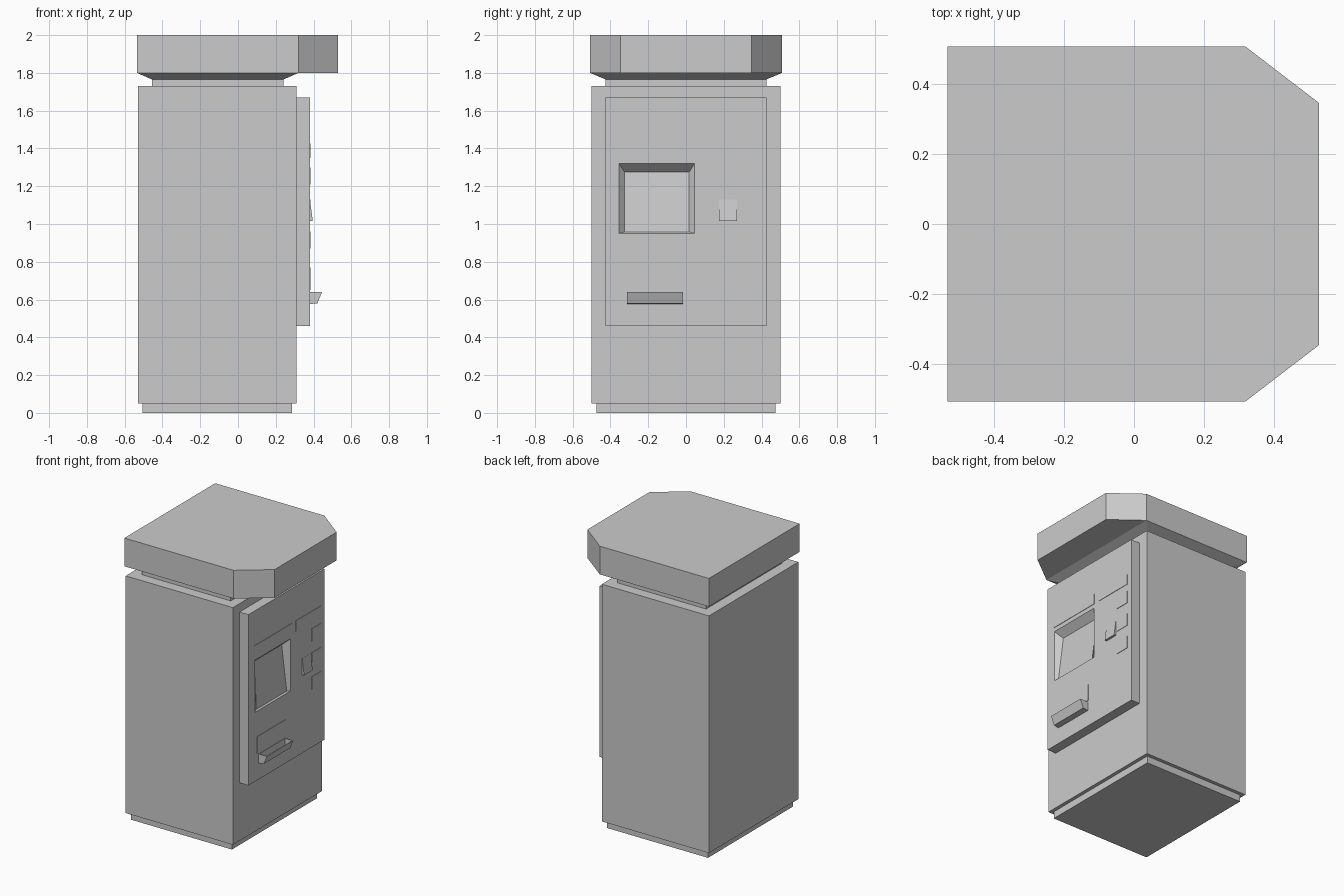
import bpy, bmesh

if "Cube" in bpy.data.objects:
    bpy.data.objects.remove(bpy.data.objects["Cube"])


def loft(name, loops, cap_start=True, cap_end=True):
    """Skin a series of matching point loops and cap the ends."""
    bm = bmesh.new()
    rings = [[bm.verts.new(p) for p in loop] for loop in loops]
    for a, b in zip(rings, rings[1:]):
        n = len(a)
        for i in range(n):
            j = (i + 1) % n
            bm.faces.new((a[i], a[j], b[j], b[i]))
    if cap_start:
        bm.faces.new(rings[0][::-1])
    if cap_end:
        bm.faces.new(rings[-1])
    bmesh.ops.recalc_face_normals(bm, faces=bm.faces[:])
    me = bpy.data.meshes.new(name)
    bm.to_mesh(me)
    bm.free()
    ob = bpy.data.objects.new(name, me)
    bpy.context.collection.objects.link(ob)
    return ob


def flat(x0, x1, y, z):
    """Horizontal rectangle, symmetric in y."""
    return [(x0, -y, z), (x1, -y, z), (x1, y, z), (x0, y, z)]


def upright(y0, y1, z0, z1, x_low, x_high=None):
    """Rectangle facing +x; bottom and top may sit at different x."""
    x_high = x_low if x_high is None else x_high
    return [(x_low, y0, z0), (x_low, y1, z0), (x_high, y1, z1), (x_high, y0, z1)]


# Plinth and cabinet
loft("plinth", [flat(-0.505, 0.285, 0.475, 0), flat(-0.505, 0.285, 0.475, 0.05)])
loft("cabinet", [flat(-0.53, 0.31, 0.5, 0.05), flat(-0.53, 0.31, 0.5, 1.73)])

# Recessed neck flaring out to the roof
loft("neck", [flat(-0.455, 0.24, 0.425, 1.73), flat(-0.455, 0.24, 0.425, 1.765),
              flat(-0.535, 0.32, 0.508, 1.80)], cap_end=False)

# Roof slab with clipped corners over the panel
half = [(-0.535, 0.508), (0.32, 0.508), (0.53, 0.347)]
outline = half + [(x, -y) for x, y in reversed(half)]
loft("roof", [[(x, y, z) for x, y in outline] for z in (1.80, 2.0)])

# Control panel with a tilted, recessed screen
FACE = 0.38
loft("control_panel", [
    upright(-0.425, 0.425, 0.46, 1.67, 0.31),
    upright(-0.425, 0.425, 0.46, 1.67, FACE),
    upright(-0.355, 0.045, 0.95, 1.32, FACE),
    upright(-0.325, 0.017, 0.958, 1.275, FACE - 0.01, FACE - 0.05),
])

# Wedge shaped keypad
loft("keypad", [upright(0.175, 0.27, 1.015, 1.13, FACE - 0.002),
                upright(0.175, 0.27, 1.015, 1.13, FACE + 0.016, FACE + 0.001)])

# Open ticket tray: outer shell, rim, then hollow
Y0, Y1 = -0.312, -0.015


def tray_ring(x0, x1, inset, z0, z1=None):
    return [(x0, Y0 + inset, z0), (x1, Y0 + inset, z1 or z0),
            (x1, Y1 - inset, z1 or z0), (x0, Y1 - inset, z0)]


loft("ticket_tray", [
    tray_ring(FACE, 0.42, 0, 0.576, 0.58),
    tray_ring(FACE, 0.445, 0, 0.64),
    tray_ring(FACE + 0.003, 0.438, 0.006, 0.64),
    tray_ring(FACE + 0.003, 0.416, 0.006, 0.586),
])

# Thin blank label plates: y0, y1, z0, z1
labels = {
    "screen_label": (-0.36, 0.05, 1.35, 1.425),
    "keypad_label": (0.10, 0.385, 1.35, 1.425),
    "upper_plate": (0.28, 0.385, 1.21, 1.30),
    "middle_plate": (0.28, 0.385, 1.04, 1.13),
    "lower_plate": (0.28, 0.385, 0.87, 0.96),
    "tray_label": (-0.33, -0.01, 0.65, 0.77),
}
for name, box in labels.items():
    loft(name, [upright(*box, FACE - 0.001), upright(*box, FACE + 0.003)])
